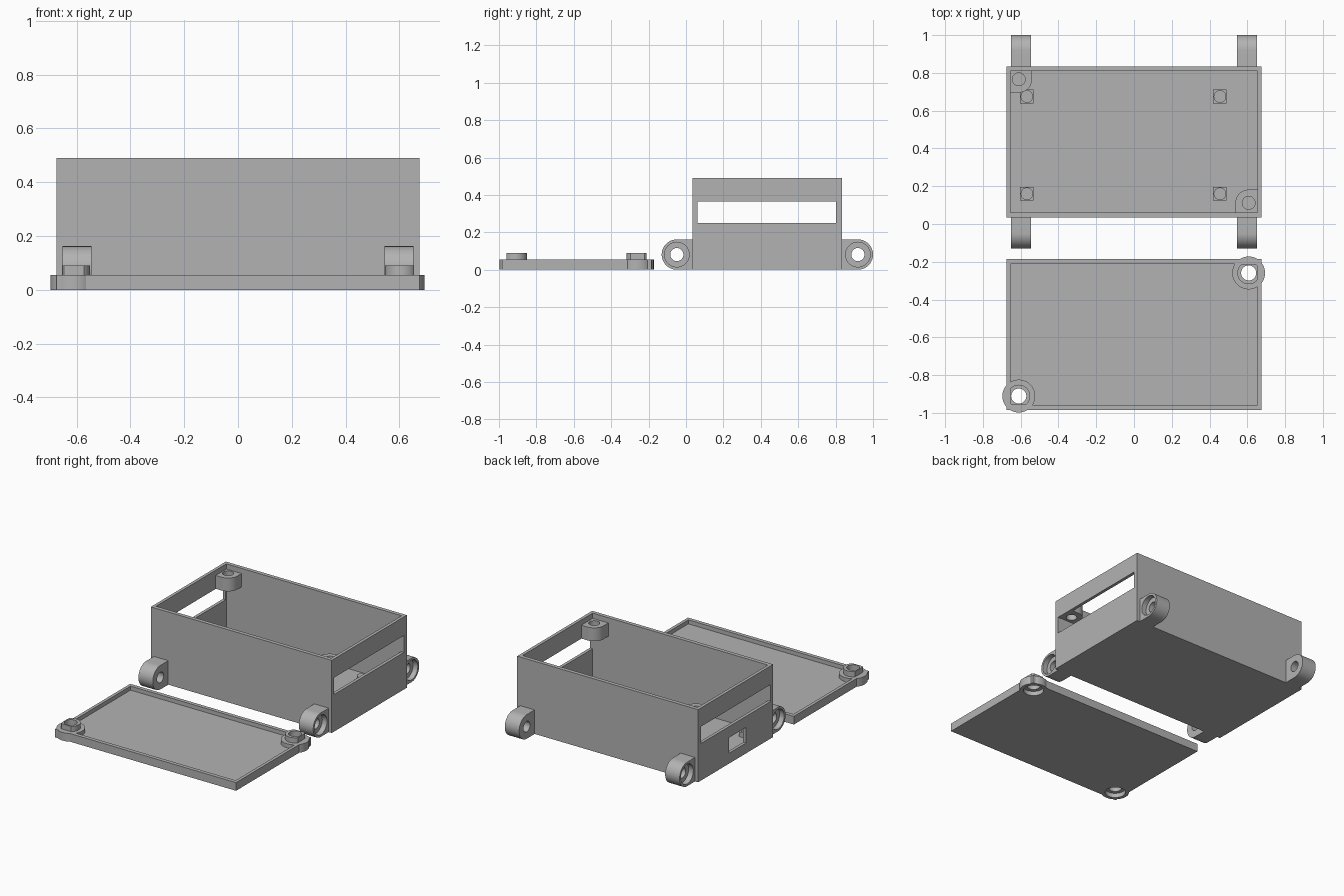
import bpy
import bmesh
from math import sin, cos, pi, radians

old = bpy.data.objects.get("Cube")
if old:
    bpy.data.objects.remove(old, do_unlink=True)

# Single plastic colour
plastic = bpy.data.materials.new("grey plastic")
plastic.use_nodes = True
GREY = (0.45, 0.45, 0.45, 1)
plastic.diffuse_color = GREY
plastic.node_tree.nodes["Principled BSDF"].inputs["Base Color"].default_value = GREY


def prism(name, points, lo, hi, axis="z"):
    """Extrude a 2D outline from lo to hi along z (points x,y) or x (points y,z)."""
    bm = bmesh.new()
    place = (lambda a, b, h: (a, b, h)) if axis == "z" else (lambda a, b, h: (h, a, b))
    rings = [[bm.verts.new(place(a, b, h)) for a, b in points] for h in (lo, hi)]
    bm.faces.new(rings[0])
    bm.faces.new(rings[1])
    n = len(points)
    for i in range(n):
        j = (i + 1) % n
        bm.faces.new((rings[0][i], rings[0][j], rings[1][j], rings[1][i]))
    bmesh.ops.recalc_face_normals(bm, faces=bm.faces)
    mesh = bpy.data.meshes.new(name)
    bm.to_mesh(mesh)
    bm.free()
    mesh.materials.append(plastic)
    obj = bpy.data.objects.new(name, mesh)
    bpy.context.collection.objects.link(obj)
    return obj


def arc(cx, cy, r, start=0, end=2 * pi, steps=48):
    full = abs(end - start) > 6.28
    return [(cx + r * cos(start + (end - start) * i / steps),
             cy + r * sin(start + (end - start) * i / steps))
            for i in range(steps if full else steps + 1)]


def block(name, x0, x1, y0, y1, z0, z1):
    return prism(name, [(x0, y0), (x1, y0), (x1, y1), (x0, y1)], z0, z1)


def combine(obj, tools, operation="DIFFERENCE"):
    """Apply booleans with the tools, then discard the tools."""
    for tool in tools:
        mod = obj.modifiers.new("boolean", "BOOLEAN")
        mod.operation = operation
        mod.solver = "EXACT"
        mod.object = tool
        bpy.context.view_layer.objects.active = obj
        bpy.ops.object.modifier_apply(modifier=mod.name)
        bpy.data.objects.remove(tool, do_unlink=True)
    return obj


W = 0.675                 # half width of case and lid
IN = 0.654                # half width inside the walls
FRONT, BACK = 0.035, 0.835
WALL = 0.026
TOP = 0.49
parts = []

# Open case with a long slot in each end and a small port in the right end
case = block("case", -W, W, FRONT, BACK, 0, TOP)
combine(case, [
    block("cavity", -IN, IN, FRONT + WALL, BACK - WALL, 0.027, 0.6),
    block("slots", -0.8, 0.8, FRONT + WALL, 0.803, 0.25, 0.364),
    block("port", -0.8, -0.6, 0.325, 0.505, 0.07, 0.175),
])
parts.append(case)

# Screw posts in two opposite corners of the case
for side, px, py in (("right", -0.61, 0.766), ("left", 0.607, 0.112)):
    s = 1 if side == "right" else -1
    r = 0.07
    outline = [(-0.055, r), (-0.055, -0.055), (r, -0.055)]
    outline = [(-0.055, -r), (0, -r)] + arc(0, 0, r, -pi / 2, 0, 16) + [(r, 0.055), (-0.055, 0.055)]
    outline = outline[:1] + outline[2:]
    post = prism(side + "_corner_post", [(px + s * a, py + s * b) for a, b in outline], 0.365, 0.455)
    combine(post, [prism("post_hole", arc(px, py, 0.034), 0.3, 0.5)])
    parts.append(post)

# Board standoffs with round pins on the floor
for side, x in (("right", -0.567), ("left", 0.455)):
    for end, y in (("front", 0.16), ("back", 0.675)):
        tag = end + "_" + side
        h = 0.036
        parts.append(block(tag + "_standoff", x - h, x + h, y - h, y + h, 0.02, 0.06))
        parts.append(prism(tag + "_pin", arc(x, y, 0.033), 0.055, 0.085))

# Mounting lugs with through holes and a recess on the outward face
for side, sx in (("right", -1), ("left", 1)):
    for end, cy, wall, s in (("front", -0.049, FRONT, -1), ("back", 0.919, BACK, 1)):
        r = 0.081
        root = wall - s * 0.01
        outline = [(root, 0)] + [(cy + s * a, r + b) for a, b in arc(0, 0, r, -pi / 2, pi / 2, 32)]
        outline.append((root, 2 * r))
        inner, outer = sorted((sx * 0.545, sx * 0.652))
        lug = prism(end + "_" + side + "_lug", outline, inner, outer, "x")
        deep, out = sorted((sx * 0.617, sx * 0.7))
        combine(lug, [
            prism("lug_hole", arc(cy, r, 0.035), inner - 0.1, outer + 0.1, "x"),
            prism("lug_recess", arc(cy, r, 0.066), deep, out, "x"),
        ])
        parts.append(lug)

# Shallow tray lid with two screw bosses in opposite corners
LF, LB = -0.985, -0.185
lid = block("lid", -W, W, LF, LB, 0, 0.055)
combine(lid, [block("lid_pocket", -IN, IN, LF + WALL, LB - WALL, 0.028, 0.2)])
screws = ((-0.61, -0.911), (0.607, -0.259))
for x, y in screws:
    flange = prism("flange", arc(x, y, 0.087), 0, 0.055)
    clipped = [(max(-IN, min(IN, a)), max(LF + WALL, min(LB - WALL, b)))
               for a, b in arc(x, y, 0.06)]
    boss = prism("boss", clipped, 0.03, 0.09)
    combine(lid, [flange, boss], "UNION")
for x, y in screws:
    combine(lid, [
        prism("screw_hole", arc(x, y, 0.04), -0.1, 0.2),
        prism("screw_head_recess", arc(x, y, 0.064), -0.1, 0.03),
    ])
parts.append(lid)

# Smooth the round surfaces, keeping edges sharp
bpy.ops.object.select_all(action="DESELECT")
for part in parts:
    part.select_set(True)
bpy.context.view_layer.objects.active = case
bpy.ops.object.shade_smooth_by_angle(angle=radians(30))
